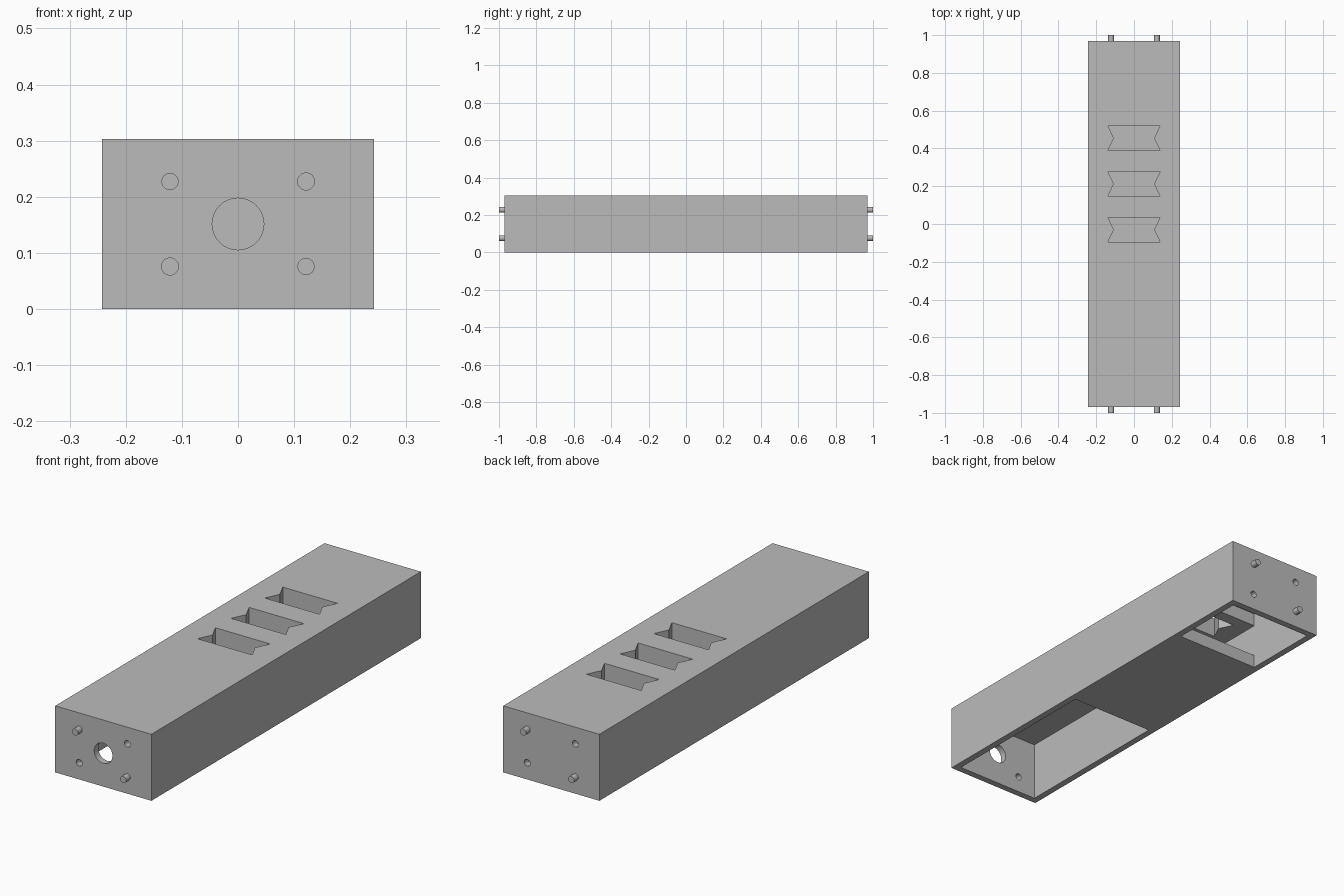
import bpy, bmesh, math
from mathutils import Matrix, Vector

cube = bpy.data.objects.get("Cube")
if cube:
    bpy.data.objects.remove(cube, do_unlink=True)

U = 2 / 33                       # design module
HW, HL, H = 4 * U, 16 * U, 5 * U  # half width, half length, height
WALL = U / 2
PIN_R = U / 4

grey = bpy.data.materials.new("plain grey")
grey.use_nodes = True
grey.diffuse_color = (0.5, 0.5, 0.5, 1)
grey.node_tree.nodes["Principled BSDF"].inputs["Base Color"].default_value = (0.5, 0.5, 0.5, 1)


def make(name, bm):
    bmesh.ops.recalc_face_normals(bm, faces=bm.faces)
    mesh = bpy.data.meshes.new(name)
    bm.to_mesh(mesh)
    bm.free()
    mesh.materials.append(grey)
    ob = bpy.data.objects.new(name, mesh)
    bpy.context.collection.objects.link(ob)
    return ob


def prism(name, points, sweep):
    """Extrude a flat polygon along a vector."""
    bm = bmesh.new()
    face = bm.faces.new([bm.verts.new(p) for p in points])
    ext = bmesh.ops.extrude_face_region(bm, geom=[face])["geom"]
    bmesh.ops.translate(bm, vec=sweep, verts=[g for g in ext if isinstance(g, bmesh.types.BMVert)])
    return make(name, bm)


def rod(name, x, z, radius, y0, y1):
    """Cylinder along y."""
    bm = bmesh.new()
    place = Matrix.Translation((x, (y0 + y1) / 2, z)) @ Matrix.Rotation(math.pi / 2, 4, "X")
    bmesh.ops.create_cone(bm, cap_ends=True, segments=48, radius1=radius, radius2=radius,
                          depth=abs(y1 - y0), matrix=place)
    return make(name, bm)


def smooth(ob):
    bpy.ops.object.select_all(action="DESELECT")
    ob.select_set(True)
    bpy.context.view_layer.objects.active = ob
    bpy.ops.object.shade_smooth_by_angle(angle=math.radians(30))


# Outer case
case = prism("case", [(-HW, -HL, 0), (HW, -HL, 0), (HW, HL, 0), (-HW, HL, 0)], Vector((0, 0, H)))
cutters = []

# Hollow inside: two open bays joined above a floor plate and below a thick slotted block
front, back = -HL + WALL, HL - WALL
mid0, mid1 = -2.5 * U, 9.5 * U
plate, block, ceiling, below = U, 3.5 * U, H - WALL, -U
outline = [(front, below), (mid0, below), (mid0, plate), (mid1, plate), (mid1, below), (back, below),
           (back, ceiling), (mid1, ceiling), (mid1, block), (mid0, block), (mid0, ceiling), (front, ceiling)]
inner = HW - WALL
cutters.append(prism("hollow", [(-inner, y, z) for y, z in outline], Vector((2 * inner, 0, 0))))

# Three bow-tie slots through the top block
sx, pinch, sy = 0.138, 0.107, 0.065
for i in (-1, 0, 1):
    cy = 3.5 * U + i * 4 * U
    bow = [(-sx, -sy), (sx, -sy), (pinch, 0), (sx, sy), (-sx, sy), (-pinch, 0)]
    cutters.append(prism("slot", [(x, cy + y, block - U / 2) for x, y in bow], Vector((0, 0, 3 * U))))

# Cable hole in the front wall
cutters.append(rod("cable_hole", 0, H / 2, 0.046, -HL - WALL, front + WALL))

# Pins on one diagonal of each end, matching holes on the other
for end, label in ((-1, "front"), (1, "back")):
    for s in (-1, 1):
        x, high, low = 2 * U * s, H * 0.75, H * 0.25
        pin_z, hole_z = (high, low) if s == end else (low, high)
        pin = rod(label + ("_left_pin" if s > 0 else "_right_pin"), x, pin_z, PIN_R,
                  end * (HL - WALL / 2), end * (HL + WALL))
        smooth(pin)
        cutters.append(rod("pin_hole", x, hole_z, PIN_R, end * (HL - 2 * WALL), end * (HL + WALL)))

# Cut everything from the case, then drop the cutters
for c in cutters:
    c.hide_render = True
    mod = case.modifiers.new("cut", "BOOLEAN")
    mod.operation, mod.solver, mod.object = "DIFFERENCE", "EXACT", c
bpy.context.view_layer.update()
cut = bpy.data.meshes.new_from_object(case.evaluated_get(bpy.context.evaluated_depsgraph_get()))
case.modifiers.clear()
case.data = cut
case.data.materials.clear()
case.data.materials.append(grey)
for poly in case.data.polygons:
    poly.material_index = 0
for c in cutters:
    bpy.data.objects.remove(c, do_unlink=True)
smooth(case)
